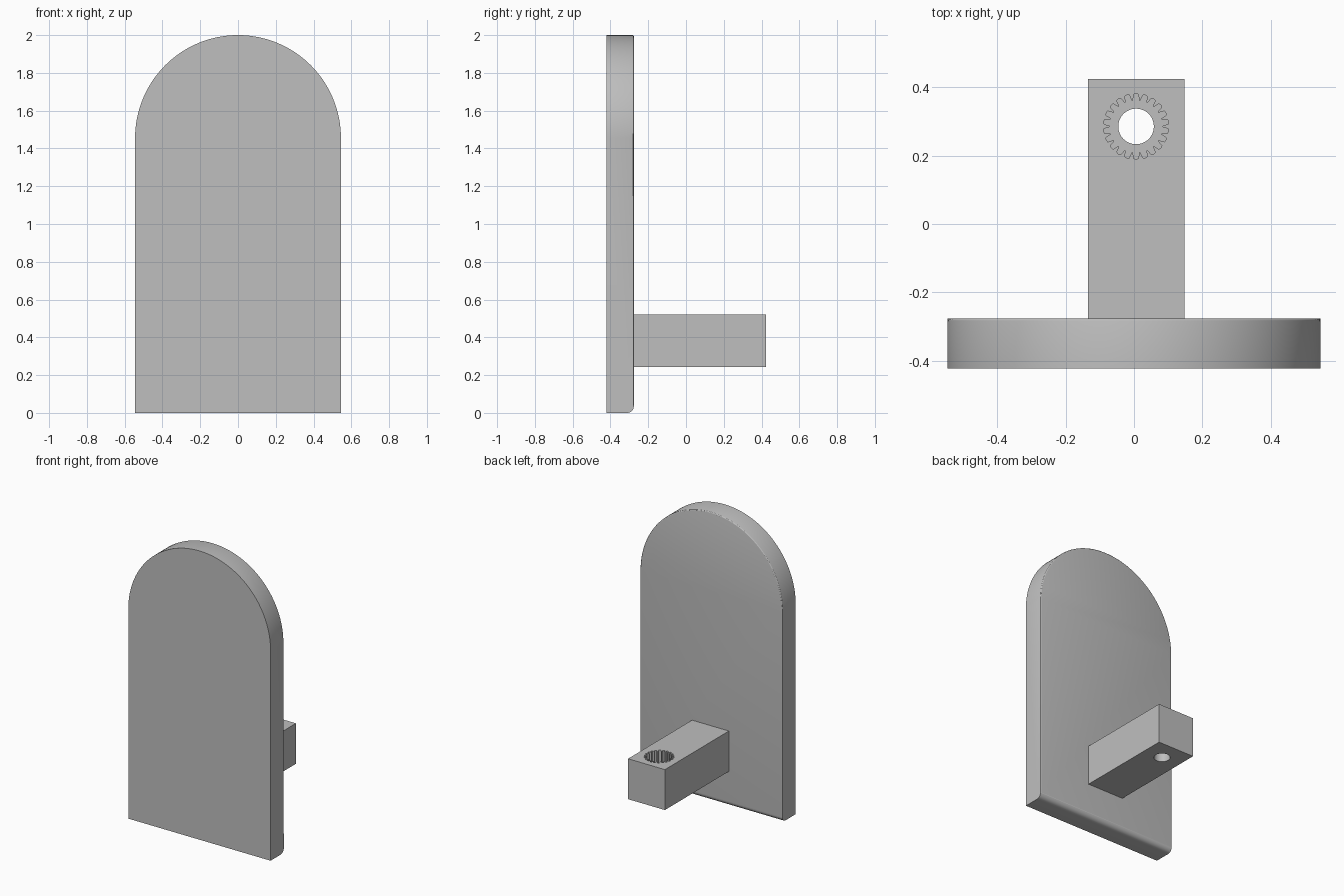
import bpy, bmesh, math

cube = bpy.data.objects.get("Cube")
if cube:
    bpy.data.objects.remove(cube, do_unlink=True)

grey = bpy.data.materials.new("plain grey")
grey.use_nodes = True
COLOUR = (0.52, 0.52, 0.52, 1)
grey.diffuse_color = COLOUR
grey.node_tree.nodes["Principled BSDF"].inputs["Base Color"].default_value = COLOUR


def prism(name, points, push):
    """Extrude a closed outline along the push vector."""
    bm = bmesh.new()
    face = bm.faces.new([bm.verts.new(p) for p in points])
    ext = bmesh.ops.extrude_face_region(bm, geom=[face])
    verts = [v for v in ext["geom"] if isinstance(v, bmesh.types.BMVert)]
    bmesh.ops.translate(bm, verts=verts, vec=push)
    bmesh.ops.recalc_face_normals(bm, faces=bm.faces[:])
    mesh = bpy.data.meshes.new(name)
    bm.to_mesh(mesh)
    bm.free()
    mesh.materials.append(grey)
    obj = bpy.data.objects.new(name, mesh)
    bpy.context.collection.objects.link(obj)
    return obj


def activate(obj):
    bpy.ops.object.select_all(action='DESELECT')
    obj.select_set(True)
    bpy.context.view_layer.objects.active = obj


def cut(obj, cutter):
    mod = obj.modifiers.new("cut", 'BOOLEAN')
    mod.operation = 'DIFFERENCE'
    mod.solver = 'EXACT'
    mod.object = cutter
    activate(obj)
    bpy.ops.object.modifier_apply(modifier=mod.name)
    bpy.data.objects.remove(cutter, do_unlink=True)


# Arched plate
HALF, FRONT, REAR = 0.545, -0.422, -0.276
SPRING = 2 - HALF
STEPS = 64
outline = [(-HALF, FRONT, 0), (HALF, FRONT, 0)]
for i in range(STEPS + 1):
    a = math.pi * i / STEPS
    outline.append((HALF * math.cos(a), FRONT, SPRING + HALF * math.sin(a)))
plate = prism("arched_plate", outline, (0, REAR - FRONT, 0))

# Rear edges: broad rounding at the foot, fine rounding around the arch
bm = bmesh.new()
bm.from_mesh(plate.data)
rear = [e for e in bm.edges if all(v.co.y > REAR - 0.001 for v in e.verts)]
foot = [e for e in rear if all(v.co.z < 0.001 for v in e.verts)]
bmesh.ops.bevel(bm, geom=foot, offset=0.035, segments=6, profile=0.5, affect='EDGES')
bm.normal_update()
rim = [e for e in bm.edges
       if all(v.co.y > REAR - 0.001 for v in e.verts)
       and min(abs(f.normal.y) for f in e.link_faces) < 0.1]
bmesh.ops.bevel(bm, geom=rim, offset=0.008, segments=3, profile=0.5, affect='EDGES')
bm.to_mesh(plate.data)
bm.free()

# Support arm
LEFT, RIGHT, LOW, HIGH = 0.147, -0.135, 0.242, 0.522
arm = prism("support_arm",
            [(RIGHT, REAR - 0.02, LOW), (LEFT, REAR - 0.02, LOW),
             (LEFT, 0.424, LOW), (RIGHT, 0.424, LOW)], (0, 0, HIGH - LOW))

# Through hole and toothed socket in the arm
HOLE_X, HOLE_Y = 0.006, 0.285


def ring_point(radius, angle, z):
    return (HOLE_X + radius * math.cos(angle), HOLE_Y + radius * math.sin(angle), z)


bore = [ring_point(0.052, math.tau * i / 48, LOW - 0.1) for i in range(48)]
cut(arm, prism("bore_cutter", bore, (0, 0, 0.5)))

TEETH = 22
socket = []
for i in range(TEETH):
    for share, radius in ((0.08, 0.077), (0.25, 0.094), (0.5, 0.0955),
                          (0.75, 0.094), (0.92, 0.077)):
        socket.append(ring_point(radius, math.tau * (i + share) / TEETH, HIGH - 0.18))
cut(arm, prism("socket_cutter", socket, (0, 0, 0.3)))

for part in (plate, arm):
    activate(part)
    bpy.ops.object.shade_smooth_by_angle(angle=math.radians(25))
